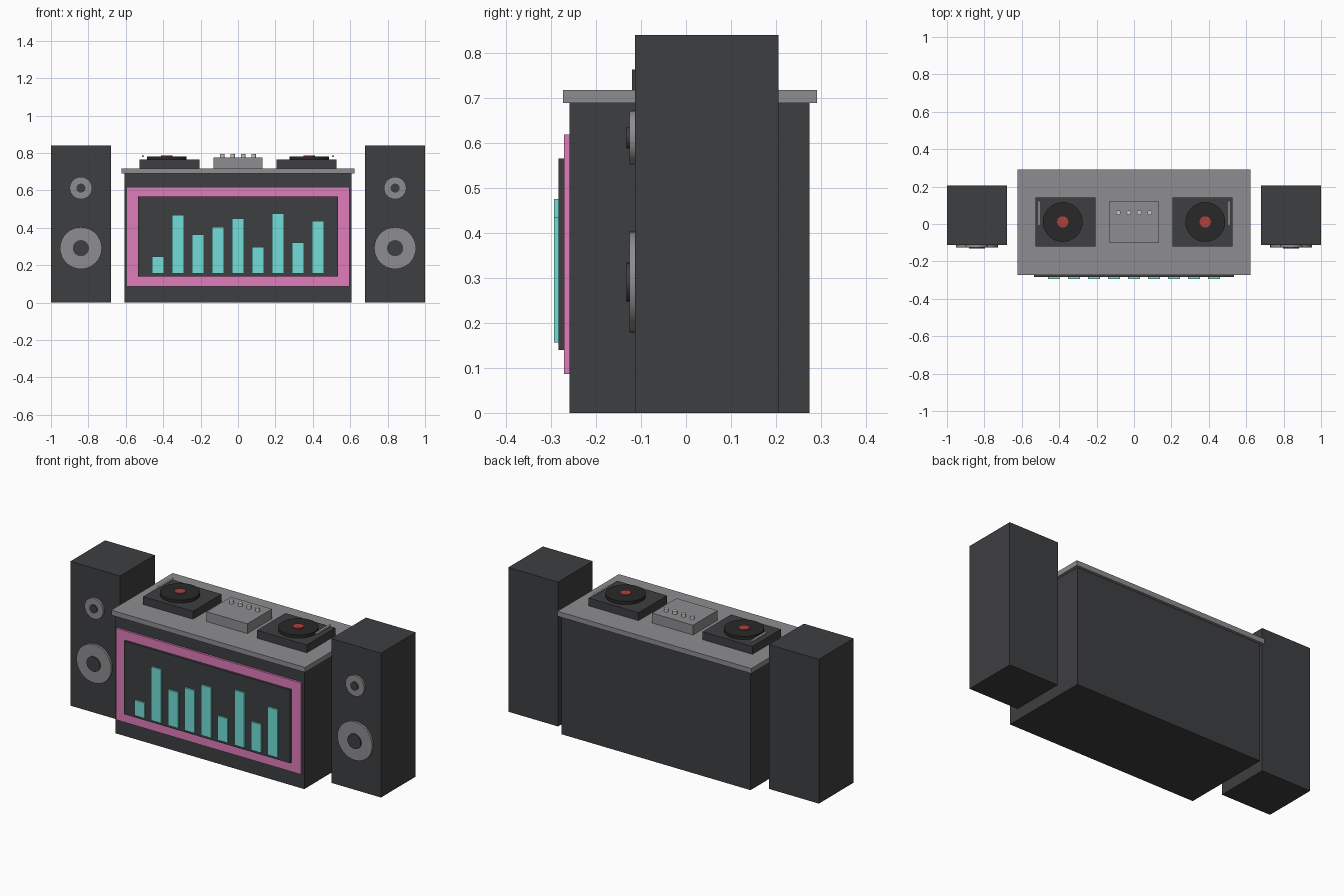
import bpy, math

if "Cube" in bpy.data.objects:
    bpy.data.objects.remove(bpy.data.objects["Cube"])


def material(name, r, g, b):
    m = bpy.data.materials.new(name)
    m.diffuse_color = (r, g, b, 1)
    m.use_nodes = True
    m.node_tree.nodes["Principled BSDF"].inputs["Base Color"].default_value = m.diffuse_color
    return m


DARK = material("dark", 0.048, 0.049, 0.053)
BLACK = material("black", 0.022, 0.022, 0.022)
GREY = material("grey", 0.27, 0.27, 0.28)
SILVER = material("silver", 0.6, 0.6, 0.6)
PINK = material("pink", 0.74, 0.2, 0.49)
CYAN = material("cyan", 0.17, 0.73, 0.69)
RED = material("red", 0.42, 0.05, 0.05)


def box(name, x, y, z, mat):
    """Box from (min, max) ranges on each axis."""
    bpy.ops.mesh.primitive_cube_add(size=1, location=[sum(r) / 2 for r in (x, y, z)])
    ob = bpy.context.object
    ob.name = name
    ob.scale = [r[1] - r[0] for r in (x, y, z)]
    bpy.ops.object.transform_apply(location=False, rotation=False, scale=True)
    ob.data.materials.append(mat)
    return ob


def disc(name, centre, radius, depth, mat, facing_front=False, sides=32):
    """Cylinder centred on a point, along z or along y."""
    rot = (math.pi / 2, 0, 0) if facing_front else (0, 0, 0)
    bpy.ops.mesh.primitive_cylinder_add(vertices=sides, radius=radius, depth=depth,
                                        location=centre, rotation=rot)
    ob = bpy.context.object
    ob.name = name
    ob.data.materials.append(mat)
    bpy.ops.object.shade_smooth_by_angle()
    return ob


# Booth body and table top
box("booth_body", (-0.608, 0.608), (-0.259, 0.275), (0, 0.689), DARK)
box("table_top", (-0.624, 0.624), (-0.274, 0.291), (0.689, 0.718), GREY)

# Front light panel with dark screen
box("light_panel", (-0.595, 0.595), (-0.271, -0.259), (0.086, 0.619), PINK)
box("screen", (-0.534, 0.534), (-0.284, -0.271), (0.14, 0.566), DARK)

# Equaliser bars
tops = (0.246, 0.468, 0.364, 0.404, 0.449, 0.297, 0.476, 0.321, 0.435)
for i, top in enumerate(tops):
    cx = (i - 4) * 0.107
    box(f"equaliser_bar_{i + 1}", (cx - 0.032, cx + 0.032), (-0.294, -0.284), (0.156, top), CYAN)

# Mixer with a row of knobs
box("mixer", (-0.132, 0.132), (-0.102, 0.124), (0.718, 0.775), GREY)
for i in range(4):
    disc(f"mixer_knob_{i + 1}", ((i - 1.5) * 0.056, 0.061, 0.784), 0.0125, 0.018, SILVER, sides=16)

for side, s in (("left", -1), ("right", 1)):
    # Turntable
    box(f"{side}_deck", sorted((s * 0.206, s * 0.527)), (-0.12, 0.142), (0.718, 0.764), DARK)
    disc(f"{side}_record", (s * 0.381, 0.011, 0.773), 0.106, 0.018, BLACK, sides=48)
    disc(f"{side}_record_label", (s * 0.381, 0.011, 0.784), 0.03, 0.005, RED)
    box(f"{side}_tone_arm", sorted((s * 0.502, s * 0.512)), (-0.008, 0.122), (0.777, 0.786), SILVER)

    # Speaker cabinet with woofer and tweeter
    box(f"{side}_speaker", sorted((s * 0.68, s)), (-0.113, 0.206), (0, 0.84), DARK)
    for part, z, r, inner in (("woofer", 0.291, 0.112, 0.043), ("tweeter", 0.612, 0.06, 0.024)):
        disc(f"{side}_{part}", (s * 0.84, -0.1195, z), r, 0.013, GREY, True)
        disc(f"{side}_{part}_cap", (s * 0.84, -0.1285, z), inner, 0.007, DARK, True)
